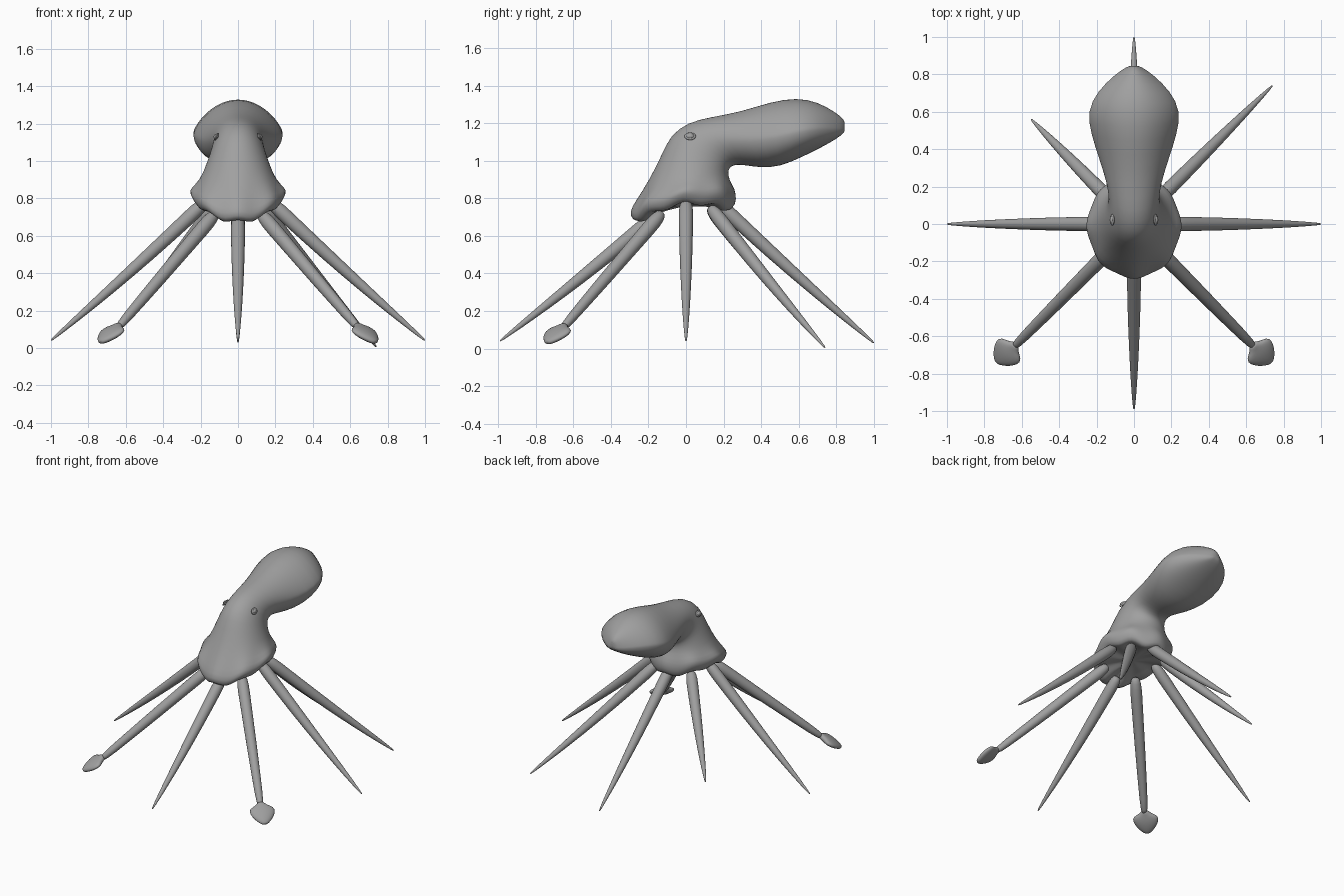
import bpy, bmesh
from math import cos, sin, pi, radians
from mathutils import Vector

if "Cube" in bpy.data.objects:
    bpy.data.objects.remove(bpy.data.objects["Cube"])

skin = bpy.data.materials.new("grey skin")
skin.use_nodes = True
GREY = (0.35, 0.35, 0.35, 1)
skin.diffuse_color = GREY
skin.node_tree.nodes["Principled BSDF"].inputs["Base Color"].default_value = GREY


def finish(name, bm, levels=1):
    bmesh.ops.recalc_face_normals(bm, faces=bm.faces)
    me = bpy.data.meshes.new(name)
    bm.to_mesh(me)
    bm.free()
    me.materials.append(skin)
    for f in me.polygons:
        f.use_smooth = True
    ob = bpy.data.objects.new(name, me)
    bpy.context.collection.objects.link(ob)
    if levels:
        mod = ob.modifiers.new("smooth", "SUBSURF")
        mod.levels = mod.render_levels = levels
    return ob


def loft(name, rings, levels=1):
    """Skin a list of closed rings of points and cap both ends."""
    bm = bmesh.new()
    loops = [[bm.verts.new(p) for p in ring] for ring in rings]
    n = len(loops[0])
    for a, b in zip(loops, loops[1:]):
        for i in range(n):
            j = (i + 1) % n
            bm.faces.new((a[i], a[j], b[j], b[i]))
    for ring in (loops[0], loops[-1]):
        centre = bm.verts.new(sum((v.co for v in ring), Vector()) / n)
        for i in range(n):
            bm.faces.new((ring[i], ring[(i + 1) % n], centre))
    return finish(name, bm, levels)


# Body: front/top point (y, z), back/bottom point (y, z), half width, rim weight
SECTIONS = [
    (-.17, .72, .14, .76, .13, .5),
    (-.23, .672, .20, .74, .195, 1),
    (-.285, .672, .25, .73, .225, 1),
    (-.297, .72, .265, .785, .255, 1),
    (-.265, .78, .26, .84, .252, .6),
    (-.20, .89, .23, .90, .205, 0),
    (-.13, 1.03, .223, .94, .168, 0),
    (-.085, 1.135, .235, .97, .143, 0),
    (.01, 1.205, .27, .98, .132, 0),
    (.13, 1.232, .32, .975, .145, 0),
    (.29, 1.26, .40, .962, .185, 0),
    (.45, 1.315, .50, .967, .23, 0),
    (.59, 1.337, .62, 1.02, .252, 0),
    (.70, 1.314, .72, 1.07, .195, 0),
    (.79, 1.262, .80, 1.115, .108, 0),
    (.845, 1.22, .845, 1.15, .035, 0),
]
SEG = 32


def body_ring(fy, fz, by, bz, width, rim):
    front, back = Vector((0, fy, fz)), Vector((0, by, bz))
    mid, half = (front + back) / 2, (front - back) / 2
    ridge = max(0, min(1, (by - .3) / .2))  # the mantle has a raised crest
    ring = []
    for i in range(SEG):
        a = 2 * pi * i / SEG
        c, s = cos(a), sin(a)
        scallop = 1 + .03 * rim * cos(8 * a)
        along = c ** (1 + .5 * ridge) if c > 0 else c
        p = mid + half * along * scallop
        p.x = width * s * scallop
        # the rim lifts at the sides and arches over every arm
        p.z += rim * (.065 * s * s + .015 * cos(8 * a)) - .02 * ridge * s * s
        ring.append(p)
    return ring


loft("body", [body_ring(*s) for s in SECTIONS])


def tube(name, stations, seg=12):
    """Loft elliptical rings (centre, half width, half thickness) along a line."""
    axis = (stations[-1][0] - stations[0][0]).normalized()
    side = axis.cross(Vector((0, 0, 1))).normalized()
    up = side.cross(axis)
    rings = [[c + side * w * cos(2 * pi * i / seg) + up * t * sin(2 * pi * i / seg)
              for i in range(seg)] for c, w, t in stations]
    return loft(name, rings)


TAPER = [(0, .03), (.06, .041), (.15, .039), (.35, .036), (.6, .028),
         (.8, .019), (.93, .011), (1, .005)]


def arm(name, base, tip, sag):
    a, b = Vector(base), Vector(tip)
    tube(name, [(a.lerp(b, t) - Vector((0, 0, sag * sin(pi * t))), r, r)
                for t, r in TAPER])


# Plain arms
arm("front_arm", (0, -.17, .70), (0, -.99, .04), .01)
arm("back_arm", (0, .16, .785), (0, 1, .03), .01)
arm("left_arm", (.17, 0, .785), (1, 0, .04), .012)
arm("right_arm", (-.17, 0, .785), (-1, 0, .04), .012)
arm("back_left_arm", (.13, .13, .75), (.74, .74, .005), .012)
arm("back_right_arm", (-.13, .13, .75), (-.55, .56, .22), .012)

# Front diagonal arms with flat spade-shaped clubs, and the eyes
CLUB = [(0, .025, .02), (.14, .04, .022), (.24, .086, .024), (.45, .09, .028),
        (.7, .07, .025), (.92, .036, .018), (1, .016, .01)]
for label, sx in (("left", 1), ("right", -1)):
    a, b = Vector((.12 * sx, -.13, .72)), Vector((.64 * sx, -.655, .11))
    tube(f"front_{label}_club_arm",
         [(a.lerp(b, t), r, r) for t, r in
          [(0, .03), (.07, .042), (.2, .039), (.5, .036), (.8, .03), (1, .025)]])
    c, d = Vector((.633 * sx, -.645, .123)), Vector((.735 * sx, -.738, .03))
    tube(f"{label}_club", [(c.lerp(d, t), w, h) for t, w, h in CLUB])

    for part, size in (("eye", (.014, .022, .015)), ("eyelid", (.008, .031, .022))):
        bm = bmesh.new()
        bmesh.ops.create_uvsphere(bm, u_segments=16, v_segments=10, radius=1)
        bmesh.ops.scale(bm, vec=size, verts=bm.verts)
        eye = finish(f"{label}_{part}", bm, 0)
        eye.location = (.116 * sx, .022, 1.13)
        eye.rotation_euler = (0, radians(-25 * sx), 0)
